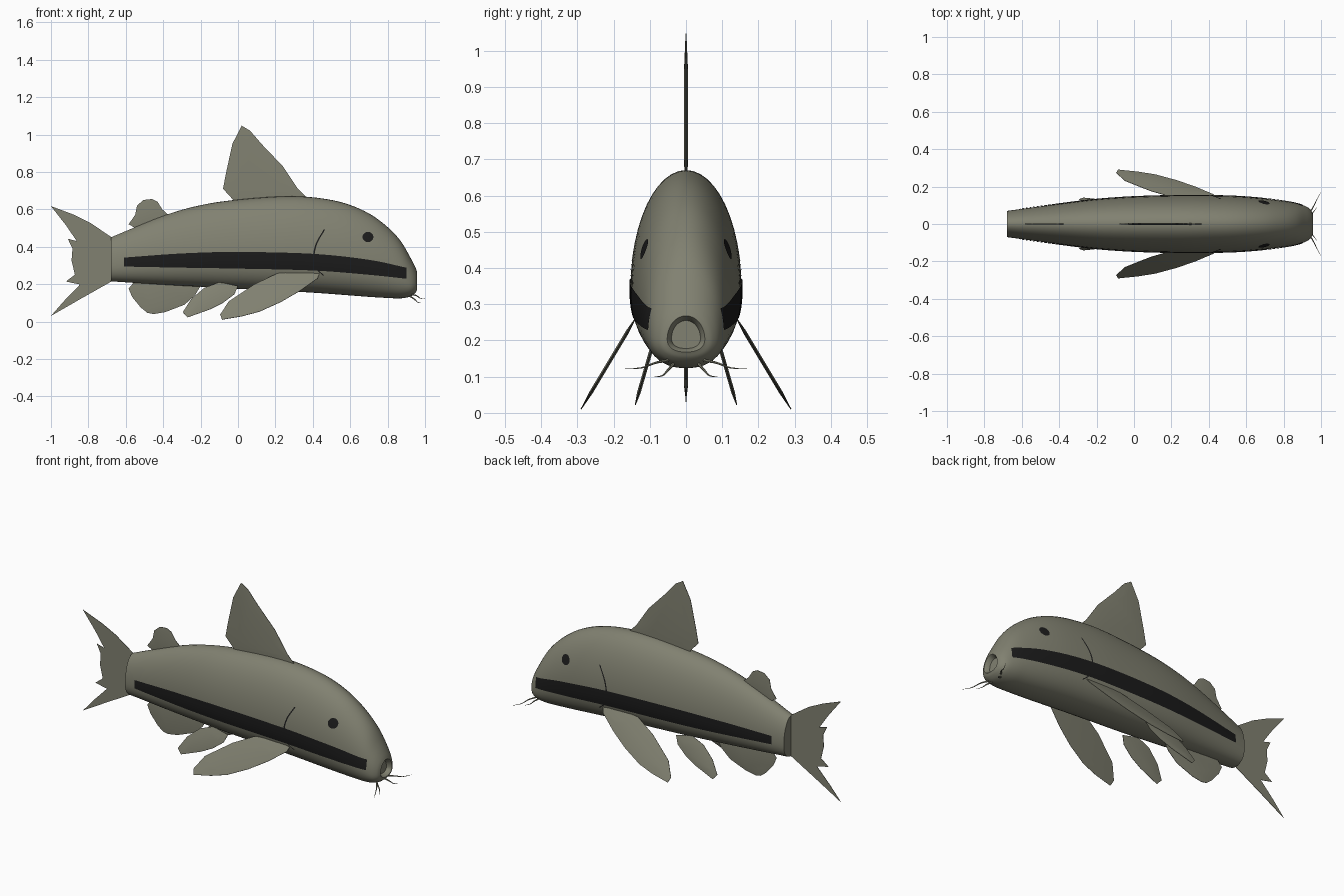
import bpy, math
from mathutils import Vector

if "Cube" in bpy.data.objects:
    bpy.data.objects.remove(bpy.data.objects["Cube"])


def material(name, rgb):
    m = bpy.data.materials.new(name)
    m.diffuse_color = (*rgb, 1)
    m.use_nodes = True
    m.node_tree.nodes["Principled BSDF"].inputs["Base Color"].default_value = m.diffuse_color
    return m


OLIVE = material("olive skin", (0.22, 0.22, 0.165))
BLACK = material("black marking", (0.011, 0.011, 0.011))


def make(name, verts, faces, mat, angle=40):
    me = bpy.data.meshes.new(name)
    me.from_pydata([tuple(v) for v in verts], [], faces)
    me.update()
    me.materials.append(mat)
    ob = bpy.data.objects.new(name, me)
    bpy.context.collection.objects.link(ob)
    bpy.ops.object.select_all(action='DESELECT')
    bpy.context.view_layer.objects.active = ob
    ob.select_set(True)
    bpy.ops.object.shade_smooth_by_angle(angle=math.radians(angle))
    return ob


def spline(pts, steps):
    """Catmull-Rom curve through points of any dimension."""
    p = [Vector(q) for q in pts]
    p = [2 * p[0] - p[1]] + p + [2 * p[-1] - p[-2]]
    out = []
    for i in range(1, len(p) - 2):
        a, b, c, d = p[i - 1:i + 3]
        for k in range(steps):
            t = k / steps
            out.append(0.5 * (2 * b + (c - a) * t + (2 * a - 5 * b + 4 * c - d) * t * t
                              + (3 * b - a - 3 * c + d) * t ** 3))
    return out + [p[-2]]


# Body: stations of x, top, bottom, half width
stations = [(-0.68, 0.45, 0.215, 0.070), (-0.4, 0.565, 0.197, 0.108), (-0.2, 0.622, 0.186, 0.132),
            (0.0, 0.652, 0.175, 0.146), (0.25, 0.670, 0.163, 0.153), (0.42, 0.662, 0.153, 0.152),
            (0.57, 0.633, 0.142, 0.147), (0.7, 0.578, 0.132, 0.136), (0.8, 0.505, 0.126, 0.123),
            (0.87, 0.430, 0.124, 0.110), (0.92, 0.345, 0.133, 0.094), (0.946, 0.295, 0.150, 0.074),
            (0.957, 0.268, 0.168, 0.052)]
rings = spline(stations, 5)
# Sunken mouth disc
mouth = [Vector((0.948, 0.262, 0.174, 0.045)), Vector((0.930, 0.255, 0.178, 0.040))]
MID = 0.36
SEG = 48


def ring_point(st, a):
    x, top, bot, w = st
    mid = bot + MID * (top - bot)
    c, s = math.cos(a), math.sin(a)
    if s >= 0:
        return Vector((x, w * c, mid + (top - mid) * s))
    e = 2 / 2.3
    return Vector((x, w * math.copysign(abs(c) ** e, c), mid - (mid - bot) * abs(s) ** e))


verts, faces = [], []
allrings = rings + mouth
for st in allrings:
    verts += [ring_point(st, 2 * math.pi * k / SEG) for k in range(SEG)]
for r in range(len(allrings) - 1):
    for k in range(SEG):
        a, b = r * SEG + k, r * SEG + (k + 1) % SEG
        faces.append((a, a + SEG, b + SEG, b)[::-1])
faces.append(tuple(range(SEG))[::-1])
faces.append(tuple(range((len(allrings) - 1) * SEG, len(allrings) * SEG)))
make("body", verts, faces, OLIVE)


def body_y(x, z):
    """Half width of the body at a given length and height."""
    for a, b in zip(rings, rings[1:]):
        if a[0] <= x <= b[0]:
            st = a.lerp(b, (x - a[0]) / (b[0] - a[0]))
            break
    _, top, bot, w = st
    mid = bot + MID * (top - bot)
    if z >= mid:
        return w * math.sqrt(max(0, 1 - ((z - mid) / (top - mid)) ** 2))
    return w * max(0, 1 - ((mid - z) / (mid - bot)) ** 2.3) ** (1 / 2.3)


def marking(name, grid):
    """Thin skin-hugging patch on both flanks from a grid of (x, z)."""
    n = len(grid[0])
    for s, side in ((-1, "right"), (1, "left")):
        vs = [(x, s * (body_y(x, z) + 0.003), z) for row in grid for x, z in row]
        fs = []
        for i in range(len(grid) - 1):
            for j in range(n - 1):
                a = i * n + j
                f = (a, a + n, a + n + 1, a + 1)
                fs.append(f if s < 0 else f[::-1])
        make(f"{side}_{name}", vs, fs, BLACK)


# Flank stripe: x, lower, upper
stripe = spline([(-0.61, 0.294, 0.342), (-0.3, 0.288, 0.364), (0, 0.283, 0.372),
                 (0.4, 0.273, 0.362), (0.7, 0.250, 0.330), (0.9, 0.229, 0.288)], 12)
marking("stripe", [[(x, lo + (hi - lo) * j / 6) for j in range(7)] for x, lo, hi in stripe])

# Eyes
marking("eye", [[(0.695 + r * math.cos(k * math.pi / 12), 0.452 + 0.95 * r * math.sin(k * math.pi / 12))
                 for k in range(25)] for r in (0.0005, 0.01, 0.02, 0.029)])

# Gill slits
gill = spline([(0.46, 0.245), (0.42, 0.283), (0.405, 0.345), (0.42, 0.417), (0.462, 0.492)], 5)
marking("gill_slit", [[(x + d, z) for x, z in gill] for d in (-0.004, 0.004)])


def fin(name, outline, place=lambda x, z: Vector((x, 0, z)), normal=(0, 1, 0), puff=0.005):
    """Thin fin from a side outline; puff swells the middle, 0 keeps it flat."""
    nrm, n = Vector(normal).normalized(), len(outline)
    cx = sum(p[0] for p in outline) / n
    cz = sum(p[1] for p in outline) / n
    inner = [(x + (cx - x) * 0.35, z + (cz - z) * 0.35) for x, z in outline]
    vs, fs = [], []
    for sgn in (1, -1):
        base = len(vs)
        vs += [place(x, z) + nrm * sgn * 0.0012 for x, z in outline]
        face = list(range(base, base + n))
        if puff:
            vs += [place(x, z) + nrm * sgn * puff for x, z in inner]
            for k in range(n):
                m = (k + 1) % n
                q = (base + k, base + m, base + n + m, base + n + k)
                fs.append(q if sgn > 0 else q[::-1])
            face = list(range(base + n, base + 2 * n))
        fs.append(face if sgn > 0 else face[::-1])
    back = len(vs) // 2
    fs += [(k, back + k, back + (k + 1) % n, (k + 1) % n) for k in range(n)]
    ob = make(name, vs, fs, OLIVE, 50)
    # consistent outward faces
    bpy.ops.object.mode_set(mode='EDIT')
    bpy.ops.mesh.select_all(action='SELECT')
    bpy.ops.mesh.normals_make_consistent(inside=False)
    bpy.ops.object.mode_set(mode='OBJECT')
    return ob


# Fins on the centre line
fin("dorsal_fin", [(-0.01, 0.62), (-0.03, 0.655), (-0.08, 0.71), (-0.065, 0.79), (-0.03, 0.95), (0.02, 1.047),
                   (0.065, 1.02), (0.13, 0.945), (0.24, 0.83), (0.32, 0.71), (0.38, 0.65), (0.3, 0.62)])
fin("rear_back_fin", [(-0.53, 0.49), (-0.585, 0.52), (-0.55, 0.57), (-0.54, 0.62), (-0.505, 0.65), (-0.46, 0.655),
                      (-0.43, 0.64), (-0.405, 0.60), (-0.36, 0.56), (-0.40, 0.52)], puff=0.004)
fin("anal_fin", [(-0.54, 0.23), (-0.585, 0.176), (-0.565, 0.13), (-0.52, 0.075), (-0.484, 0.046), (-0.45, 0.04),
                 (-0.39, 0.05), (-0.286, 0.09), (-0.23, 0.14), (-0.2, 0.19), (-0.3, 0.23)])
fin("tail_fin", [(-0.675, 0.45), (-0.79, 0.528), (-0.88, 0.572), (-1.0, 0.617), (-0.92, 0.515), (-0.862, 0.43),
                 (-0.91, 0.443), (-0.885, 0.39), (-0.89, 0.326), (-0.872, 0.251), (-0.92, 0.214),
                 (-0.845, 0.198), (-0.93, 0.11), (-1.0, 0.03), (-0.84, 0.122), (-0.675, 0.215)], puff=0)

# Paired fins, splayed outward
pectoral = [(0.435, 0.255), (0.425, 0.23), (0.33, 0.163), (0.23, 0.105), (0.115, 0.053), (0.02, 0.028),
            (-0.085, 0.01), (-0.095, 0.037), (-0.05, 0.107), (0.09, 0.2), (0.21, 0.257), (0.32, 0.265)]
pelvic = [(0.0, 0.19), (-0.02, 0.145), (-0.08, 0.10), (-0.15, 0.065), (-0.27, 0.022), (-0.295, 0.05),
          (-0.25, 0.12), (-0.18, 0.18), (-0.1, 0.21)]
for s, side in ((-1, "right"), (1, "left")):
    fin(f"{side}_pectoral_fin", pectoral,
        lambda x, z: Vector((x, s * (0.143 + (0.255 - z) * 0.6), z)), (0, s, 0.6))
    fin(f"{side}_pelvic_fin", pelvic,
        lambda x, z: Vector((x, s * (0.1 + (0.16 - z) * 0.29), z)), (0, s, 0.29))

# Whiskers around the mouth
whiskers = {"long_whisker": [(0.93, 0.05, 0.145), (0.955, 0.085, 0.138), (0.975, 0.125, 0.124), (1.0, 0.172, 0.124)],
            "short_whisker": [(0.92, 0.035, 0.135), (0.945, 0.05, 0.118), (0.96, 0.065, 0.103), (0.978, 0.088, 0.099)]}
for name, path in whiskers.items():
    for s, side in ((-1, "right"), (1, "left")):
        pts = spline([(x, s * y, z) for x, y, z in path], 4)
        vs, fs, n = [], [], 6
        for i, p in enumerate(pts):
            r = 0.0045 * (1 - 0.85 * i / (len(pts) - 1))
            d = (pts[min(i + 1, len(pts) - 1)] - pts[max(i - 1, 0)]).normalized()
            u = d.cross(Vector((0, 0, 1))).normalized()
            v = d.cross(u)
            vs += [p + r * (u * math.cos(k * math.pi / 3) + v * math.sin(k * math.pi / 3)) for k in range(n)]
        for i in range(len(pts) - 1):
            for k in range(n):
                a, b = i * n + k, i * n + (k + 1) % n
                fs.append((a, b, b + n, a + n))
        fs += [tuple(range(n))[::-1], tuple(range(len(vs) - n, len(vs)))]
        make(f"{side}_{name}", vs, fs, OLIVE)
